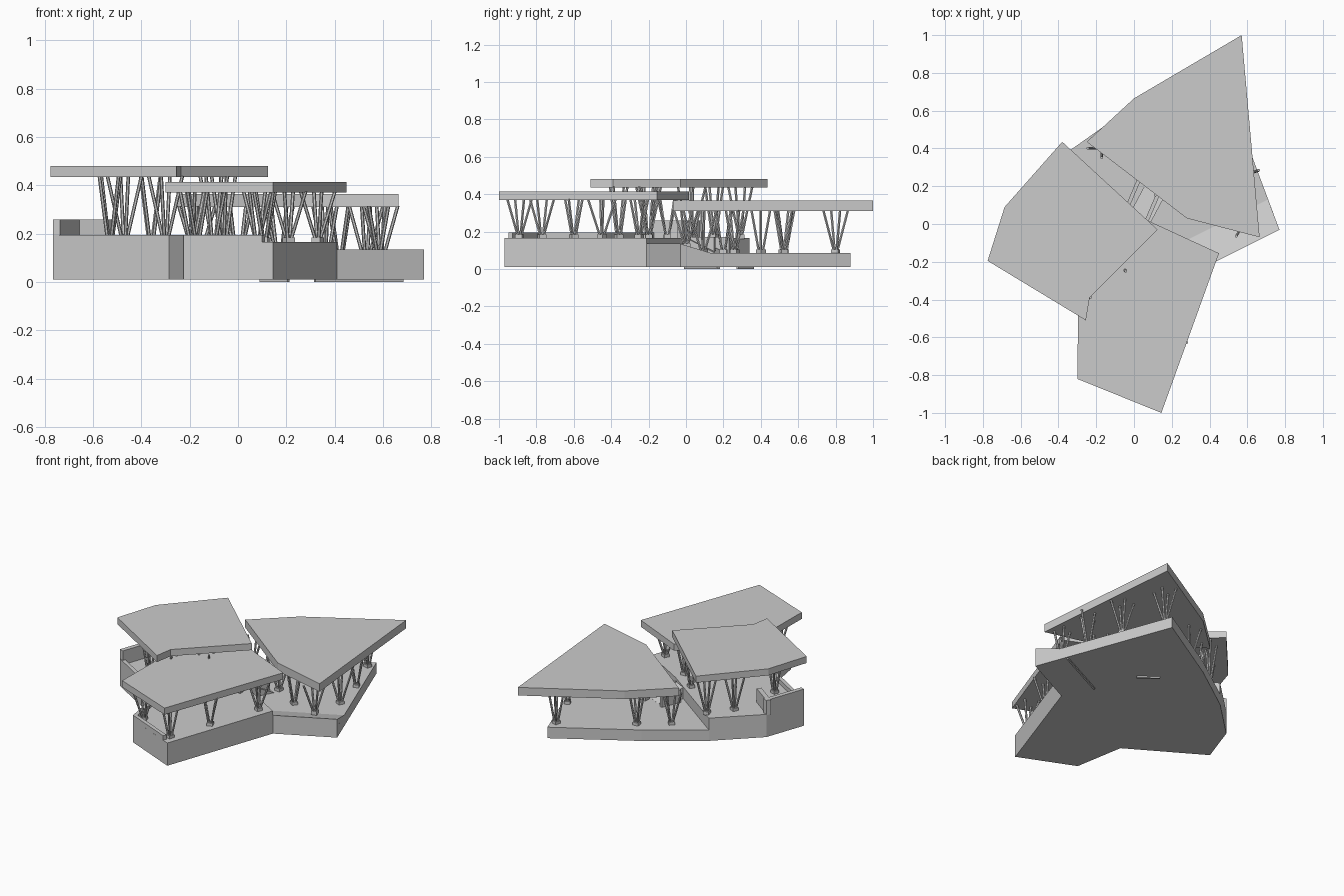
import bpy, bmesh, math
from mathutils import Vector

if "Cube" in bpy.data.objects:
    bpy.data.objects.remove(bpy.data.objects["Cube"])


def solid(name, bottom, top):
    """Closed solid between two matching loops of 3D points."""
    bm = bmesh.new()
    lo = [bm.verts.new(p) for p in bottom]
    hi = [bm.verts.new(p) for p in top]
    bm.faces.new(lo[::-1])
    bm.faces.new(hi)
    n = len(lo)
    for i in range(n):
        j = (i + 1) % n
        bm.faces.new((lo[i], lo[j], hi[j], hi[i]))
    bmesh.ops.recalc_face_normals(bm, faces=bm.faces)
    me = bpy.data.meshes.new(name)
    bm.to_mesh(me)
    bm.free()
    ob = bpy.data.objects.new(name, me)
    bpy.context.collection.objects.link(ob)
    return ob


def prism(name, pts, z0, z1):
    return solid(name, [(x, y, z0) for x, y in pts], [(x, y, z1) for x, y in pts])


def wall(name, a, b, t, z0, z1, z1b=None):
    """Wall from a to b, thickness t to the left of its direction."""
    a, b = Vector(a), Vector(b)
    d = (b - a).normalized()
    n = Vector((-d.y, d.x)) * t
    pts = [a, b, b + n, a + n]
    zb = z1 if z1b is None else z1b
    return solid(name, [(p.x, p.y, z0) for p in pts],
                 [(p.x, p.y, z) for p, z in zip(pts, (z1, zb, zb, z1))])


# stepped base: low terrace everywhere, upper terrace at left and front
front, inner, right = (0.145, -0.97), (0.41, -0.21), (0.77, -0.03)
back, back_mid, back_left = (0.43, 0.88), (-0.07, 0.58), (-0.41, 0.34)
left_back, left = (-0.67, 0.09), (-0.765, -0.18)
notch, front_left = (-0.285, -0.47), (-0.225, -0.81)
prism("base_terrace", [front, inner, right, back, back_mid, back_left,
                       left_back, left, notch, front_left], 0.01, 0.085)
prism("upper_terrace", [front, inner, (0.1, -0.03), back_left,
                        left_back, left, notch, front_left], 0.08, 0.165)

# sloped bank along the right front edge
bank = [inner, right, (0.71, 0.13), (0.27, -0.09)]
solid("front_bank", [(x, y, 0.08) for x, y in bank],
      [(x, y, z) for (x, y), z in zip(bank, (0.135, 0.135, 0.086, 0.086))])

# parapets and high corner screen
for i, (a, b) in enumerate([(left, notch), (notch, front_left),
                            (front_left, (0.1, -0.95))]):
    wall(f"parapet_{i}", a, b, 0.025, 0.16, 0.195)
wall("left_screen", left_back, left, 0.03, 0.16, 0.26)
wall("return_screen", (-0.52, -0.02), left_back, 0.03, 0.16, 0.26)

# ramp with cheek walls between the two terraces
wall("ramp", (-0.02, 0.06), (0.06, 0.21), -0.12, 0.08, 0.165, 0.086)
wall("ramp_cheek_left", (-0.02, 0.1), (0.035, 0.23), 0.02, 0.08, 0.17)
wall("ramp_cheek_right", (0.075, 0.01), (0.135, 0.15), 0.02, 0.08, 0.17)

# thin strips under the base
wall("under_strip_long", (0.32, -0.01), (0.685, 0.17), 0.012, 0, 0.012)
wall("under_strip_short", (0.09, 0.355), (0.205, 0.27), 0.012, 0, 0.012)

# three roof slabs
prism("left_roof", [(-0.38, 0.435), (-0.685, 0.09), (-0.775, -0.195),
                    (-0.255, -0.51), (-0.235, -0.39), (0.125, -0.03)], 0.435, 0.48)
prism("front_roof", [(-0.3, -0.82), (0.145, -1.0), (0.45, -0.155),
                     (0.08, 0.015), (-0.295, -0.4)], 0.37, 0.415)
prism("back_roof", [(0.57, 1.0), (0.0, 0.665), (-0.25, 0.435),
                    (0.28, 0.03), (0.665, -0.07)], 0.31, 0.365)


def strut(name, a, b, r):
    """Slim six-sided strut."""
    ring = [Vector((math.cos(k * math.pi / 3) * r, math.sin(k * math.pi / 3) * r, 0))
            for k in range(6)]
    solid(name, [Vector(a) + v for v in ring], [Vector(b) + v for v in ring])


def column(name, x, y, z0, z1, turn):
    """Foot block carrying a splayed bundle of four struts."""
    h = 0.02
    foot = [(x + 0.027 * math.cos(turn + k * math.pi / 2),
             y + 0.027 * math.sin(turn + k * math.pi / 2)) for k in range(4)]
    prism(name + "_foot", foot, z0 - 0.005, z0 + h)
    for k in range(4):
        ang = turn + k * math.pi / 2
        c, s = math.cos(ang), math.sin(ang)
        r = 0.075 if k % 2 else 0.05
        strut(f"{name}_strut_{k}", (x + 0.012 * c, y + 0.012 * s, z0 + h - 0.003),
              (x + r * c, y + r * s, z1 + 0.005), 0.0075)


# column groups below each roof
groups = {
    "left": (0.165, 0.435, [(-0.53, -0.2), (-0.3, -0.36), (-0.47, 0.15),
                            (-0.36, 0.29), (-0.06, 0.03), (-0.1, -0.2)]),
    "front": (0.165, 0.37, [(0.11, -0.89), (0.21, -0.6), (0.33, -0.25),
                            (-0.17, -0.77), (-0.19, -0.45), (0.08, -0.1)]),
    "back": (0.085, 0.31, [(0.42, 0.8), (0.53, 0.52), (0.59, 0.26), (0.58, 0.0),
                           (0.36, 0.09), (0.0, 0.53), (-0.17, 0.4), (0.17, 0.2)]),
}
for g, (z0, z1, spots) in groups.items():
    for i, (x, y) in enumerate(spots):
        zb = 0.115 if (g == "back" and y < 0.05) else z0
        column(f"{g}_column_{i}", x, y, zb, z1, 0.5 + i * 0.7)
